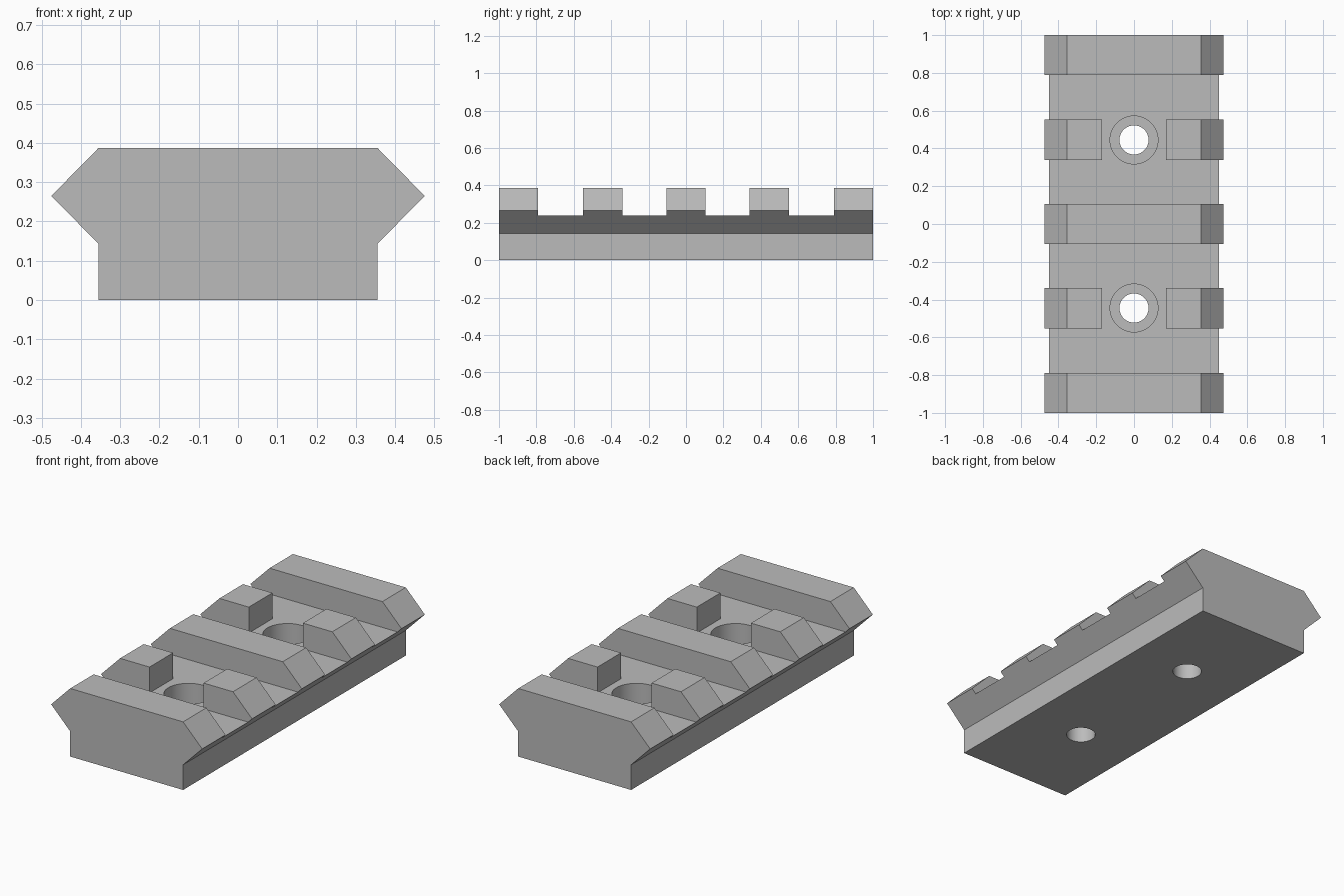
import bpy, bmesh
from math import cos, sin, tau
from mathutils import Vector

cube = bpy.data.objects.get("Cube")
if cube:
    bpy.data.objects.remove(cube, do_unlink=True)

FLOOR = 0.24      # height of the cross slots
SCREW_Y = 0.445   # screw hole distance from the middle

grey = bpy.data.materials.new("rail grey")
grey.use_nodes = True
colour = (0.5, 0.5, 0.5, 1)
grey.diffuse_color = colour
grey.node_tree.nodes["Principled BSDF"].inputs["Base Color"].default_value = colour


def prism(name, outline, depth):
    """Extrude a closed outline of 3D points along a vector."""
    bm = bmesh.new()
    face = bm.faces.new([bm.verts.new(p) for p in outline])
    ext = bmesh.ops.extrude_face_region(bm, geom=[face])
    verts = [v for v in ext["geom"] if isinstance(v, bmesh.types.BMVert)]
    bmesh.ops.translate(bm, verts=verts, vec=Vector(depth))
    bmesh.ops.recalc_face_normals(bm, faces=bm.faces)
    mesh = bpy.data.meshes.new(name)
    bm.to_mesh(mesh)
    bm.free()
    mesh.materials.append(grey)
    obj = bpy.data.objects.new(name, mesh)
    bpy.context.collection.objects.link(obj)
    return obj


def cut(target, cutter):
    """Subtract the cutter, then discard it."""
    cutter.hide_render = True
    mod = target.modifiers.new("cut", "BOOLEAN")
    mod.operation = "DIFFERENCE"
    mod.solver = "EXACT"
    mod.object = cutter
    bpy.context.view_layer.objects.active = target
    bpy.ops.object.modifier_apply(modifier=mod.name)
    bpy.data.objects.remove(cutter, do_unlink=True)


def mirrored(half):
    """Close a half outline by mirroring it across x = 0."""
    return half + [(-x, v) for x, v in reversed(half)]


def cylinder(name, radius, y, bottom, top):
    n = 64
    ring = [(radius * cos(tau * i / n), y + radius * sin(tau * i / n), bottom) for i in range(n)]
    return prism(name, ring, (0, 0, top - bottom))


# Rail body: arrow-sided cross-section along y
section = mirrored([(0.355, 0), (0.355, 0.143), (0.475, 0.265), (0.355, 0.387)])
rail = prism("rail", [(x, -1, z) for x, z in section], (0, 2, 0))

# Each half: two cross slots joined by a pocket through the middle tooth
slots = mirrored([(0.6, 0.105), (0.6, 0.34), (0.17, 0.34),
                  (0.17, 0.552), (0.6, 0.552), (0.6, 0.79)])
for side in (-1, 1):
    cut(rail, prism("slot_cutter", [(x, side * y, FLOOR) for x, y in slots], (0, 0, 0.3)))
    # Countersunk screw hole
    cut(rail, cylinder("screw_head_cutter", 0.127, side * SCREW_Y, 0.09, 0.5))
    cut(rail, cylinder("screw_hole_cutter", 0.077, side * SCREW_Y, -0.1, 0.5))

# Smooth bores, crisp edges
bpy.ops.object.select_all(action="DESELECT")
rail.select_set(True)
bpy.context.view_layer.objects.active = rail
bpy.ops.object.shade_smooth_by_angle(angle=0.5)
